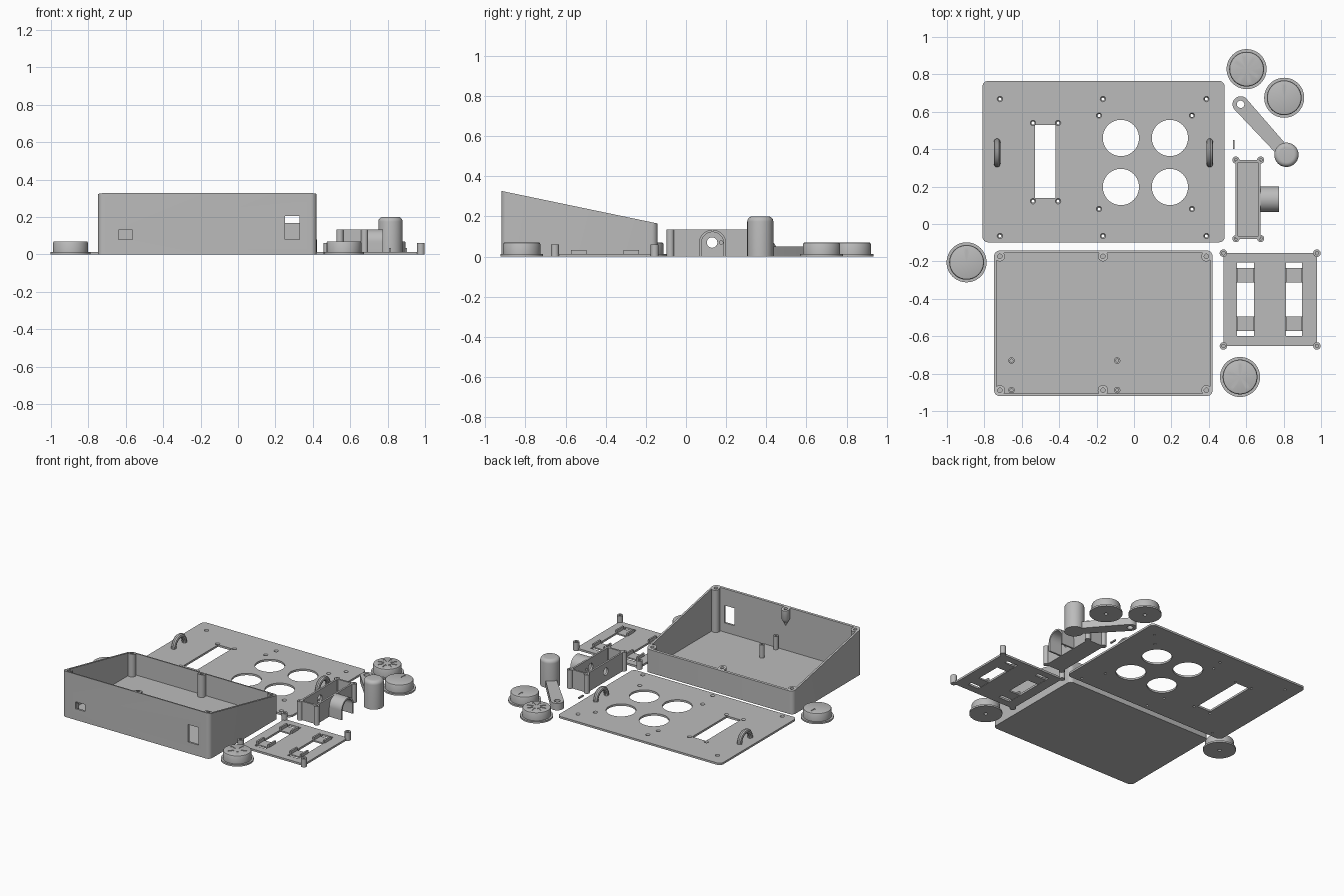
import bpy, bmesh, math
from mathutils import Vector

if "Cube" in bpy.data.objects:
    bpy.data.objects.remove(bpy.data.objects["Cube"])

grey = bpy.data.materials.new("plain_grey")
grey.diffuse_color = (0.5, 0.5, 0.5, 1)
grey.use_nodes = True
grey.node_tree.nodes["Principled BSDF"].inputs["Base Color"].default_value = grey.diffuse_color


def finish(name, bm):
    bmesh.ops.recalc_face_normals(bm, faces=bm.faces)
    me = bpy.data.meshes.new(name)
    bm.to_mesh(me)
    bm.free()
    me.materials.append(grey)
    ob = bpy.data.objects.new(name, me)
    bpy.context.collection.objects.link(ob)
    return ob


def prism(name, pts, lo, hi, axis="z"):
    """Extrude an outline along z (points x, y) or along x (points y, z)."""
    bm = bmesh.new()
    at = (lambda p, h: (p[0], p[1], h)) if axis == "z" else (lambda p, h: (h, p[0], p[1]))
    f = bm.faces.new([bm.verts.new(at(p, lo)) for p in pts])
    ext = bmesh.ops.extrude_face_region(bm, geom=[f])
    d = Vector((0, 0, hi - lo)) if axis == "z" else Vector((hi - lo, 0, 0))
    bmesh.ops.translate(bm, vec=d, verts=[v for v in ext["geom"] if isinstance(v, bmesh.types.BMVert)])
    return finish(name, bm)


def arc(x, y, r, a0, a1, n):
    return [(x + r * math.cos(math.radians(a0 + (a1 - a0) * i / n)),
             y + r * math.sin(math.radians(a0 + (a1 - a0) * i / n))) for i in range(n + 1)]


def rounded(x0, x1, y0, y1, r):
    pts = []
    for i, (x, y) in enumerate([(x1 - r, y1 - r), (x0 + r, y1 - r), (x0 + r, y0 + r), (x1 - r, y0 + r)]):
        pts += arc(x, y, r, 90 * i, 90 * i + 90, 6)
    return pts


def box(x0, x1, y0, y1, z0, z1, name="block"):
    return prism(name, [(x0, y0), (x1, y0), (x1, y1), (x0, y1)], z0, z1)


def cyl(x, y, r, z0, z1, n=32, name="cylinder", axis="z"):
    return prism(name, arc(x, y, r, 0, 360, n)[:-1], z0, z1, axis)


def lathe(name, x, y, prof, n=48):
    """Spin a closed (radius, z) profile that starts and ends on the axis."""
    bm = bmesh.new()
    vs = [bm.verts.new((r, 0, z)) for r, z in prof]
    es = [bm.edges.new(p) for p in zip(vs, vs[1:])]
    bmesh.ops.spin(bm, geom=vs + es, cent=(0, 0, 0), axis=(0, 0, 1), angle=2 * math.pi, steps=n)
    bmesh.ops.remove_doubles(bm, verts=bm.verts, dist=1e-5)
    bmesh.ops.translate(bm, vec=(x, y, 0), verts=bm.verts)
    return finish(name, bm)


def boolean(ob, others, op="DIFFERENCE"):
    for c in others:
        m = ob.modifiers.new("bool", "BOOLEAN")
        m.operation, m.object, m.solver = op, c, "EXACT"
        bpy.context.view_layer.update()
        me = bpy.data.meshes.new_from_object(ob.evaluated_get(bpy.context.evaluated_depsgraph_get()))
        ob.modifiers.clear()
        ob.data = me
        bpy.data.objects.remove(c)


# Sloped enclosure: open shell with screw bosses and board standoffs
case = prism("enclosure", rounded(-0.748, 0.42, -0.92, -0.142, 0.03), 0, 0.4)
boolean(case, [prism("inside", rounded(-0.734, 0.406, -0.906, -0.156, 0.018), 0.014, 0.5)])
bosses = [(x, y) for x in (-0.717, -0.166, 0.387) for y in (-0.889, -0.173)]
solids = []
for x, y in bosses:
    if x == -0.166 and y < -0.5:
        solids.append(lathe("short_boss", x, y, [(0, 0.2), (0.028, 0.25), (0.028, 0.39), (0, 0.39)], 24))
    else:
        solids.append(cyl(x, y, 0.027, 0.005, 0.39, 24))
boolean(case, solids, "UNION")
slope = [(-1.0, 0.344), (-0.05, 0.146), (-0.05, 0.6), (-1.0, 0.6)]
cuts = [prism("slope", slope, -1, 1, "x")]
cuts += [cyl(x, y, 0.012, 0.25 if y < -0.5 else 0.09, 0.5, 16) for x, y in bosses]
cuts += [box(-0.64, -0.565, -0.95, -0.9, 0.08, 0.13), box(0.25, 0.33, -0.95, -0.9, 0.08, 0.205)]
boolean(case, cuts)
for x in (-0.655, -0.09):
    for y in (-0.73, -0.888):
        post = cyl(x, y, 0.017, 0.01, 0.108, 24, "board_standoff")
        boolean(post, [cyl(x, y, 0.008, 0.05, 0.2, 16)])

# Lid panel with button holes, display slot and countersunk screw holes
lid = prism("lid_panel", rounded(-0.81, 0.485, -0.098, 0.765, 0.03), 0, 0.014)
cuts = [cyl(x, y, 0.097, -0.1, 0.1, 48) for x in (-0.07, 0.192) for y in (0.198, 0.46)]
cuts.append(box(-0.528, -0.42, 0.138, 0.53, -0.1, 0.1))
screws = [(x, y) for x in (-0.717, -0.166, 0.387) for y in (-0.064, 0.668)]
screws += [(x, y) for x in (-0.54, -0.406) for y in (0.122, 0.54)]
screws += [(x, y) for x in (-0.187, 0.31) for y in (0.08, 0.58)]
for x, y in screws:
    cuts.append(lathe("screw_hole", x, y, [(0, -0.05), (0.008, -0.05), (0.008, 0.004),
                                          (0.015, 0.0145), (0.015, 0.05), (0, 0.05)], 16))
boolean(lid, cuts)


# Arched carry handles on the lid
def handle(name, x, y, reach, r):
    cu = bpy.data.curves.new(name, "CURVE")
    cu.dimensions, cu.bevel_depth, cu.bevel_resolution = "3D", r, 3
    sp = cu.splines.new("POLY")
    pts = [(y + reach, 0.005)] + arc(y, 0.018, reach, 0, 180, 16) + [(y - reach, 0.005)]
    sp.points.add(len(pts) - 1)
    for p, (py, pz) in zip(sp.points, pts):
        p.co = (x, py, pz, 1)
    cu.use_fill_caps = True
    cu.materials.append(grey)
    tmp = bpy.data.objects.new(name, cu)
    bpy.context.collection.objects.link(tmp)
    bpy.context.view_layer.update()
    me = bpy.data.meshes.new_from_object(tmp.evaluated_get(bpy.context.evaluated_depsgraph_get()))
    bpy.data.objects.remove(tmp)
    bpy.context.collection.objects.link(bpy.data.objects.new(name, me))


handle("left_handle", -0.732, 0.38, 0.06, 0.017)
handle("right_handle", 0.405, 0.38, 0.06, 0.017)

# Flanged push buttons, each with a shallow radial mark
cap = [(0, 0.03), (0.012, 0.03), (0.012, 0), (0.107, 0), (0.107, 0.012), (0.093, 0.012),
       (0.093, 0.062), (0.09, 0.068), (0.085, 0.07), (0, 0.07)]
for x, y, spokes in [(-0.895, -0.205, 1), (0.602, 0.828, 8), (0.803, 0.675, 1), (0.567, -0.818, 5)]:
    button = lathe("button", x, y, cap)
    marks = []
    for i in range(spokes):
        bar = box(0.025, 0.065, -0.006, 0.006, 0.066, 0.09)
        bar.rotation_euler.z = 2 * math.pi * (i + 0.25) / spokes
        bar.location = (x, y, 0)
        marks.append(bar)
    boolean(button, marks)

# Crank: tapered arm with a pivot hole and a tall rounded grip
bm = bmesh.new()
for px, py in arc(0.57, 0.64, 0.043, 0, 360, 32)[:-1] + arc(0.815, 0.37, 0.035, 0, 360, 32)[:-1]:
    for z in (0, 0.05):
        bm.verts.new((px, py, z))
bmesh.ops.convex_hull(bm, input=bm.verts)
bmesh.ops.dissolve_limit(bm, angle_limit=0.01, verts=bm.verts, edges=bm.edges)
arm = finish("crank_arm", bm)
boolean(arm, [cyl(0.57, 0.64, 0.02, -0.1, 0.2, 24)])
lathe("crank_grip", 0.815, 0.37, [(0, 0), (0.065, 0)] + arc(0.04, 0.175, 0.025, 0, 90, 6) + [(0, 0.2)])
box(0.528, 0.538, 0.40, 0.45, 0, 0.01, "pin")

# Crank housing: open tray, corner posts, arched shaft hood
tray = box(0.543, 0.677, -0.08, 0.343, 0, 0.134, "crank_housing")
boolean(tray, [box(0.556, 0.664, -0.067, 0.33, 0.012, 0.3),
               cyl(0.13, 0.07, 0.026, 0.4, 0.9, 32, "shaft_hole", "x"),
               cyl(0.175, 0.07, 0.009, 0.6, 0.9, 16, "peg_hole", "x")])
for x in (0.545, 0.677):
    for y in (-0.078, 0.342):
        post = cyl(x, y, 0.019, 0, 0.134, 24, "housing_post")
        boolean(post, [cyl(x, y, 0.008, 0.06, 0.2, 16)])
hood = [(0.2, 0)] + arc(0.132, 0.066, 0.068, 0, 180, 20) + [(0.064, 0)]
hood += [(0.076, 0)] + arc(0.132, 0.066, 0.056, 180, 0, 20) + [(0.188, 0)]
prism("shaft_hood", hood, 0.67, 0.775, "x")

# Mounting plate with slots, strap clips and corner posts
plate = box(0.478, 0.978, -0.652, -0.156, 0, 0.014, "mounting_plate")
slots = [(0.551, 0.641), (0.813, 0.898)]
boolean(plate, [box(a, b, -0.6, -0.205, -0.1, 0.1) for a, b in slots])
for a, b in slots:
    for y0 in (-0.572, -0.312):
        box(a - 0.003, b + 0.003, y0, y0 + 0.077, 0.002, 0.012, "clip_bridge")
        for x in (a, b):
            box(x - 0.006, x + 0.006, y0, y0 + 0.077, 0.002, 0.034, "clip_lip")
for x in (0.478, 0.978):
    for y in (-0.652, -0.156):
        post = cyl(x, y, 0.02, 0, 0.06, 24, "plate_post")
        boolean(post, [cyl(x, y, 0.009, 0.02, 0.2, 16)])

# Smooth the round surfaces and keep hard edges
bpy.ops.object.select_all(action="SELECT")
bpy.context.view_layer.objects.active = case
bpy.ops.object.shade_smooth_by_angle(angle=math.radians(35))
